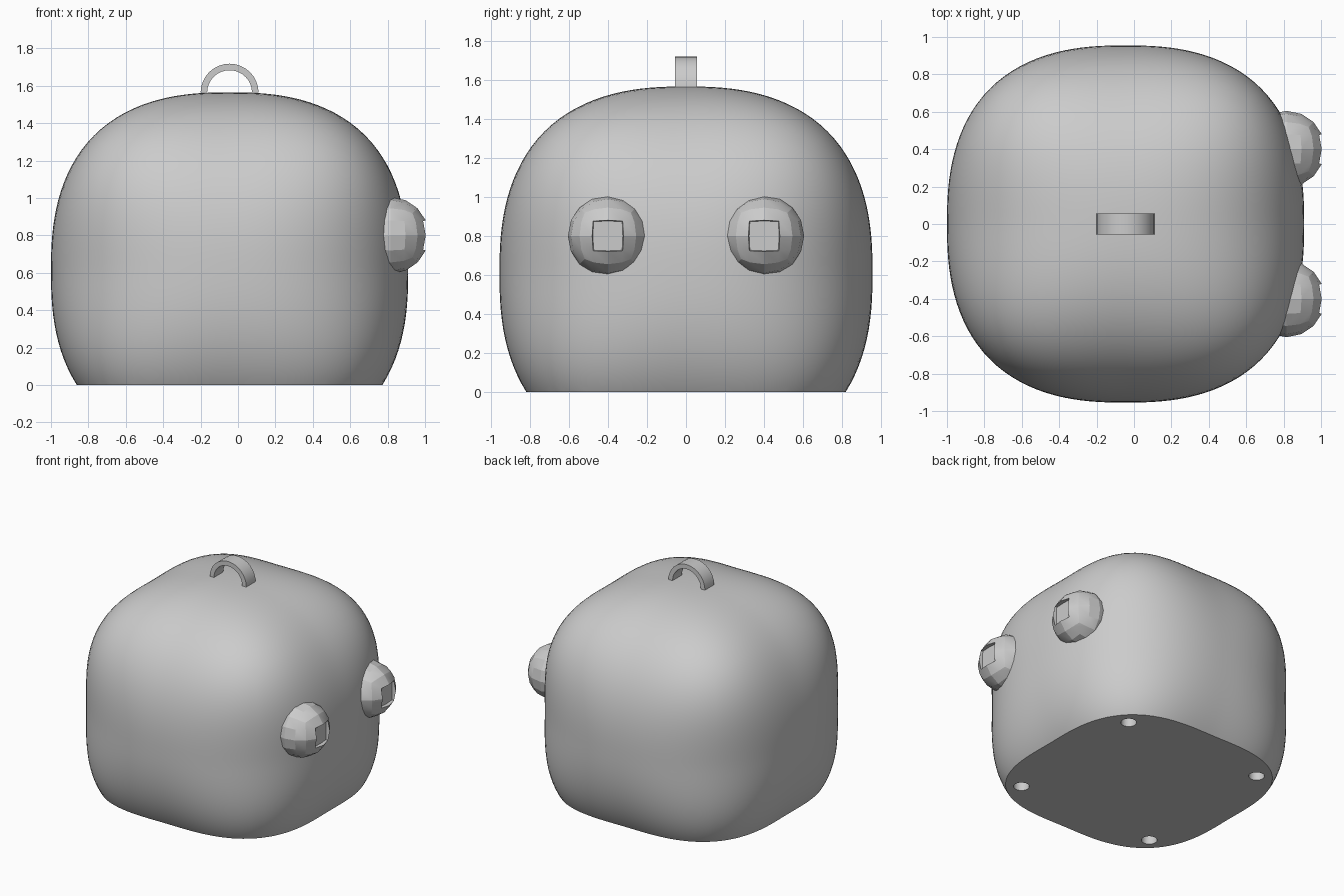
import bpy, bmesh, math
from mathutils import Vector, Matrix

if "Cube" in bpy.data.objects:
    bpy.data.objects.remove(bpy.data.objects["Cube"], do_unlink=True)

CENTRE = Vector((-0.045, 0, 0.61))   # middle of the rounded body
HALF = 0.955

grey = bpy.data.materials.new("plain grey")
grey.use_nodes = True
grey.diffuse_color = (0.6, 0.6, 0.6, 1)
grey.node_tree.nodes["Principled BSDF"].inputs["Base Color"].default_value = (0.6, 0.6, 0.6, 1)


def finish(name, bm, angle=None):
    bmesh.ops.recalc_face_normals(bm, faces=bm.faces[:])
    mesh = bpy.data.meshes.new(name)
    bm.to_mesh(mesh)
    bm.free()
    mesh.materials.append(grey)
    obj = bpy.data.objects.new(name, mesh)
    bpy.context.collection.objects.link(obj)
    if angle:
        bpy.ops.object.select_all(action='DESELECT')
        obj.select_set(True)
        bpy.context.view_layer.objects.active = obj
        bpy.ops.object.shade_smooth_by_angle(angle=math.radians(angle))
    return obj


def apply_modifiers(obj):
    graph = bpy.context.evaluated_depsgraph_get()
    bm = bmesh.new()
    bm.from_mesh(obj.evaluated_get(graph).to_mesh())
    bpy.data.objects.remove(obj, do_unlink=True)
    return bm


# Body: a grid cube pushed out to a soft-cornered box, sliced flat at the base
bm = bmesh.new()
bmesh.ops.create_cube(bm, size=2)
bmesh.ops.subdivide_edges(bm, edges=bm.edges[:], cuts=31, use_grid_fill=True)
for v in bm.verts:
    d = Vector([math.tan(c * math.pi / 4) for c in v.co]).normalized()
    f = sum(abs(c) ** 2.5 for c in d) - 2.1 * (d.x * d.y * d.z) ** 2
    v.co = CENTRE + d * HALF * f ** -0.4
cut = bmesh.ops.bisect_plane(bm, geom=bm.verts[:] + bm.edges[:] + bm.faces[:],
                             plane_co=(0, 0, 0), plane_no=(0, 0, 1), clear_inner=True)
rim = [e for e in cut["geom_cut"] if isinstance(e, bmesh.types.BMEdge)]
bmesh.ops.contextual_create(bm, geom=rim)
body = finish("body", bm)

# Four round holes in the base
bm = bmesh.new()
for sx in (-1, 1):
    for sy in (-1, 1):
        spot = Matrix.Translation((CENTRE.x + sx * 0.58, sy * 0.58, 0))
        bmesh.ops.create_cone(bm, cap_ends=True, segments=24, radius1=0.055,
                              radius2=0.055, depth=0.2, matrix=spot)
cutter = finish("hole_cutter", bm)
cutter.hide_render = True
boolean = body.modifiers.new("holes", 'BOOLEAN')
boolean.operation = 'DIFFERENCE'
boolean.solver = 'EXACT'
boolean.object = cutter
bm = apply_modifiers(body)
bpy.data.objects.remove(cutter, do_unlink=True)
finish("body", bm, 30)

# Eyes: coarse rounded balls with a sunken squarish pupil on the +x side
for side, y in (("right", -0.4), ("left", 0.4)):
    bm = bmesh.new()
    bmesh.ops.create_cube(bm, size=2)
    ball = finish("ball", bm)
    ball.modifiers.new("round", 'SUBSURF').levels = 2
    bm = apply_modifiers(ball)
    for v in bm.verts:
        v.co = v.co.normalized() * 0.205
    pupil = [f for f in bm.faces if f.calc_center_median().normalized().x > 0.92]
    bmesh.ops.inset_region(bm, faces=pupil, thickness=0.004, depth=0)
    for v in {v for f in pupil for v in f.verts}:
        v.co.x = 0.16
    bmesh.ops.translate(bm, verts=bm.verts[:], vec=(0.815, y, 0.8))
    finish(side + "_eye", bm, 20)

# Handle: a flat half ring standing on the top
bm = bmesh.new()
steps = 16
rings = []
for i in range(steps + 1):
    a = math.pi * i / steps
    rings.append([bm.verts.new((CENTRE.x + r * math.cos(a), y, 1.563 + r * math.sin(a)))
                  for r, y in ((0.155, -0.056), (0.155, 0.056), (0.12, 0.056), (0.12, -0.056))])
for a, b in zip(rings, rings[1:]):
    for k in range(4):
        bm.faces.new((a[k], a[k - 1], b[k - 1], b[k]))
bm.faces.new(rings[0])
bm.faces.new(rings[-1])
finish("handle", bm, 30)
